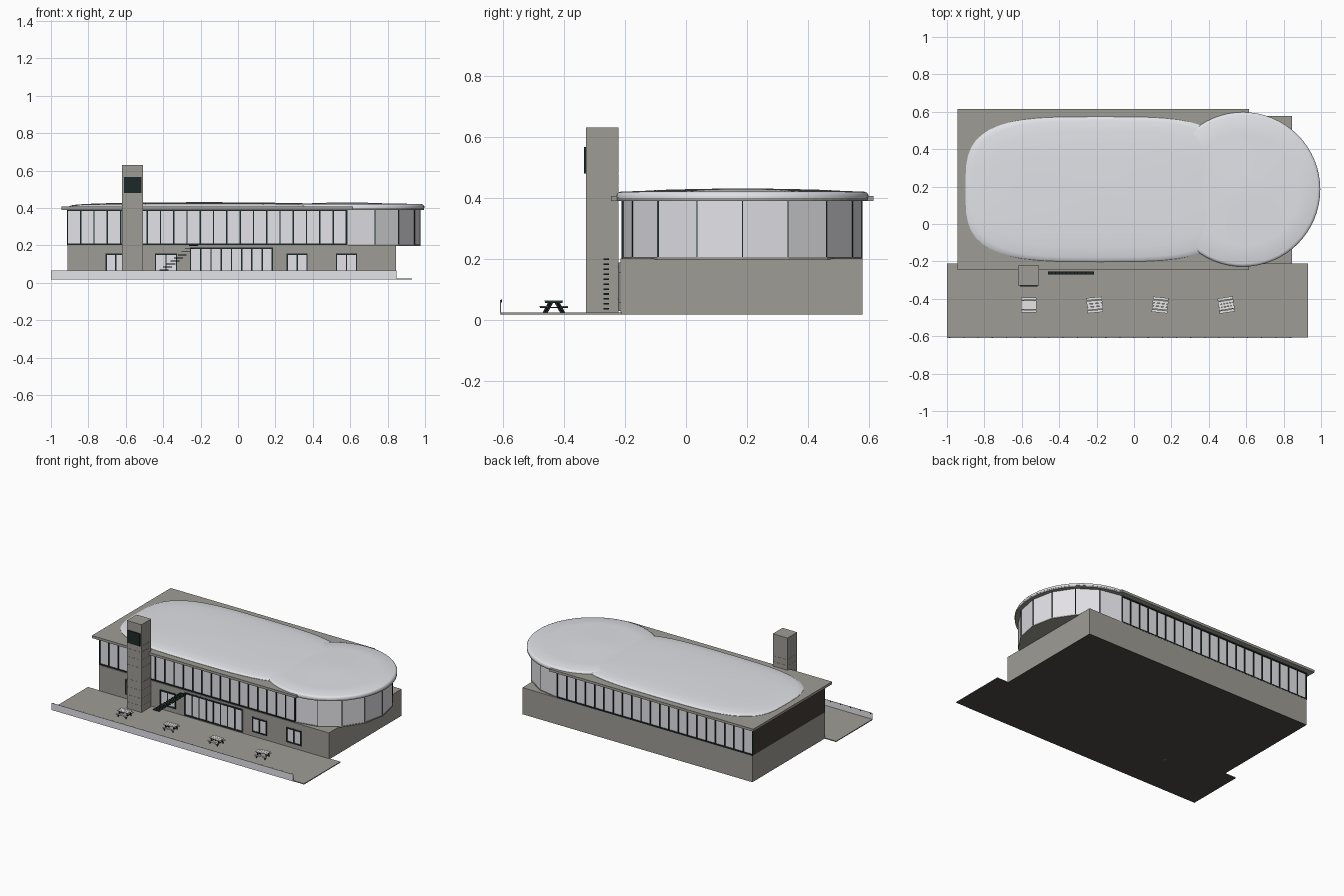
import bpy, bmesh, math
from mathutils import Matrix

if "Cube" in bpy.data.objects:
    bpy.data.objects.remove(bpy.data.objects["Cube"])


def material(name, rgb):
    m = bpy.data.materials.new(name)
    m.diffuse_color = (*rgb, 1)
    m.use_nodes = True
    m.node_tree.nodes["Principled BSDF"].inputs["Base Color"].default_value = m.diffuse_color
    return m


STONE = material("warm grey stone", (0.345, 0.335, 0.30))
GLASS = material("pale glass", (0.80, 0.79, 0.83))
ROOF = material("pale roof", (0.80, 0.82, 0.86))
DARK = material("dark green metal", (0.012, 0.022, 0.022))
BROWN = material("dark brown cladding", (0.06, 0.045, 0.04))
BASE = material("dark underside", (0.075, 0.07, 0.058))
PLANK = material("light plank", (0.82, 0.82, 0.83))


def finish(name, bm, mats, smooth=False):
    bmesh.ops.recalc_face_normals(bm, faces=bm.faces)
    me = bpy.data.meshes.new(name)
    bm.to_mesh(me)
    bm.free()
    for m in mats:
        me.materials.append(m)
    ob = bpy.data.objects.new(name, me)
    bpy.context.collection.objects.link(ob)
    if smooth:
        bpy.ops.object.select_all(action='DESELECT')
        ob.select_set(True)
        bpy.context.view_layer.objects.active = ob
        bpy.ops.object.shade_smooth_by_angle(angle=math.radians(40))
    return ob


def add_box(bm, b, index=0, tilt=0.0):
    """Box from (x0, x1, y0, y1, z0, z1), optionally tilted about its x axis."""
    x0, x1, y0, y1, z0, z1 = b
    mat = (Matrix.Translation(((x0 + x1) / 2, (y0 + y1) / 2, (z0 + z1) / 2))
           @ Matrix.Rotation(tilt, 4, 'X')
           @ Matrix.Diagonal((x1 - x0, y1 - y0, z1 - z0, 1)))
    verts = bmesh.ops.create_cube(bm, size=1, matrix=mat)["verts"]
    for f in {f for v in verts for f in v.link_faces}:
        f.material_index = index


def boxes(name, items, mat):
    bm = bmesh.new()
    for b in items:
        add_box(bm, b)
    return finish(name, bm, [mat])


def loft(name, rings, mat, smooth=False):
    """Skin a stack of equal-length rings and cap both ends."""
    bm = bmesh.new()
    rows = [[bm.verts.new(p) for p in r] for r in rings]
    n = len(rows[0])
    for a, b in zip(rows, rows[1:]):
        for i in range(n):
            j = (i + 1) % n
            bm.faces.new((a[i], a[j], b[j], b[i]))
    bm.faces.new(rows[0])
    bm.faces.new(rows[-1])
    return finish(name, bm, [mat], smooth)


def circle(r, z, n):
    return [(CX + r * math.cos(2 * math.pi * i / n),
             CY + r * math.sin(2 * math.pi * i / n), z) for i in range(n)]


def frame(x0, x1, z0, z1, n, ya, yb, t=0.007, rail=0.009):
    """Rails and n+1 evenly spaced mullions of a glazed front."""
    bars = [(x0, x1, ya, yb, z0, z0 + rail), (x0, x1, ya, yb, z1 - rail, z1)]
    for i in range(n + 1):
        x = x0 + t / 2 + (x1 - x0 - t) * i / n
        bars.append((x - t / 2, x + t / 2, ya, yb, z0, z1))
    return bars


CX, CY = 0.583, 0.185          # centre of the round end
G = 0.018                      # underside of the model

# Terrace and ground floor on a dark underside
boxes("terrace", [(-1, 0.93, -0.607, -0.21, G + 0.001, 0.024)], STONE)
boxes("ground_floor", [(-0.912, 0.845, -0.215, 0.578, G + 0.001, 0.202)], STONE)
boxes("underside", [(-1, 0.93, -0.607, -0.21, G, G + 0.001),
                    (-0.912, 0.845, -0.21, 0.578, G, G + 0.001)], BASE)

# Ground floor windows: x0, x1, z0, z1, panes
for i, (x0, x1, z0, z1, n) in enumerate([
        (-0.708, -0.60, 0.055, 0.158, 2), (-0.445, -0.325, 0.055, 0.158, 2),
        (-0.257, 0.187, 0.03, 0.189, 8), (0.26, 0.372, 0.055, 0.158, 2),
        (0.523, 0.637, 0.055, 0.158, 2)]):
    boxes(f"lower_window_{i}", [(x0, x1, -0.2175, -0.214, z0, z1)], GLASS)
    boxes(f"lower_window_frame_{i}", frame(x0, x1, z0, z1, n, -0.221, -0.214), DARK)

# Upper floor with long glazed front and back, closed west end
boxes("upper_glazing", [(-0.91, CX, -0.205, 0.573, 0.202, 0.392)], GLASS)
boxes("upper_front_frame", frame(-0.915, CX, 0.2, 0.392, 21, -0.211, -0.204), DARK)
boxes("upper_back_frame", frame(-0.915, CX, 0.2, 0.392, 21, 0.572, 0.579), DARK)
boxes("west_end_wall", [(-0.915, -0.908, -0.205, 0.573, 0.202, 0.392)], BROWN)

# Round glazed end: sixteen flat panes over a floor plate
loft("round_floor_plate", [circle(0.393, 0.198, 16), circle(0.393, 0.206, 16)], STONE)
loft("round_glazing", [circle(0.39, 0.206, 16), circle(0.39, 0.395, 16)], GLASS)
bars = []
for k in range(-4, 5):
    x = CX + 0.39 * math.cos(k * math.pi / 8)
    y = CY + 0.39 * math.sin(k * math.pi / 8)
    bars.append((x - 0.002, x + 0.002, y - 0.002, y + 0.002, 0.206, 0.395))
boxes("round_mullions", bars, DARK)

# Roof plate, cushion roof (superellipse) and shallow round roof
boxes("roof_plate", [(-0.945, 0.615, -0.245, 0.615, 0.39, 0.407)], STONE)


def cushion_ring(s, z, n=48):
    pts = []
    for i in range(n):
        a = 2 * math.pi * i / n
        c, d = math.cos(a), math.sin(a)
        pts.append((-0.18 + 0.722 * s * math.copysign(abs(c) ** (2 / 3.5), c),
                    0.186 + 0.388 * s * math.copysign(abs(d) ** (2 / 3.5), d), z))
    return pts


loft("cushion_roof", [cushion_ring(s, z) for s, z in [
    (1, 0.402), (1, 0.409), (0.985, 0.414), (0.94, 0.419), (0.8, 0.4243),
    (0.6, 0.4275), (0.35, 0.4295), (0.1, 0.431)]], ROOF, True)
loft("round_roof_rim", [circle(0.412, 0.39, 64), circle(0.412, 0.407, 64)], STONE)
loft("round_roof", [circle(r, z, 64) for r, z in [
    (0.413, 0.4), (0.413, 0.41), (0.408, 0.417), (0.398, 0.421), (0.3, 0.4232),
    (0.185, 0.4255), (0.1, 0.4285), (0.03, 0.4305)]], ROOF, True)

# Tower built of stacked courses with a blank sign plate
levels = [G, 0.07, 0.12, 0.175, 0.23, 0.33, 0.385, 0.44, 0.48, 0.631]
boxes("tower", [(-0.62, -0.508, -0.328, -0.222, a, b - 0.001)
                for a, b in zip(levels, levels[1:])], STONE)
boxes("tower_core", [(-0.619, -0.509, -0.327, -0.223, G, 0.629)], STONE)
boxes("sign_plate", [(-0.61, -0.517, -0.334, -0.327, 0.48, 0.567)], DARK)

# Outside stair of open treads
steps = []
for i in range(11):
    x, z = -0.436 + 0.0197 * i, 0.034 + 0.0162 * i
    steps.append((x - 0.024, x + 0.024, -0.271, -0.253, z, z + 0.005))
boxes("stair_treads", steps, DARK)

# Glass balustrade along the terrace edge with small clips
boxes("balustrade_glass", [(-1, 0.847, -0.609, -0.606, G, 0.066)], GLASS)
boxes("balustrade_clips", [(x - 0.003, x + 0.003, -0.6065, -0.603, 0.058, 0.067)
                           for x in [-0.985 + 0.0758 * i for i in range(25)]], DARK)

# Picnic tables share one mesh
bm = bmesh.new()
for k in range(3):                                   # table top planks
    y = (k - 1) * 0.0165
    add_box(bm, (-0.042, 0.042, y - 0.0075, y + 0.0075, 0.036, 0.039), 0)
for s in (-1, 1):
    add_box(bm, (-0.042, 0.042, s * 0.034 - 0.007, s * 0.034 + 0.007, 0.019, 0.022), 0)
    x = s * 0.03
    add_box(bm, (x - 0.002, x + 0.002, -0.041, 0.041, 0.0145, 0.019), 1)
    add_box(bm, (x - 0.002, x + 0.002, -0.024, 0.024, 0.032, 0.036), 1)
    for t in (-1, 1):                                # splayed legs
        y = t * 0.0195
        add_box(bm, (x - 0.002, x + 0.002, y - 0.003, y + 0.003, -0.003, 0.037), 1, t * 0.5)
table = finish("picnic_table_0", bm, [PLANK, DARK])
for i, (x, turn) in enumerate([(-0.563, 0), (-0.21, 5), (0.14, -6), (0.493, 9)]):
    ob = table
    if i:
        ob = bpy.data.objects.new(f"picnic_table_{i}", table.data)
        bpy.context.collection.objects.link(ob)
    ob.location = (x, -0.433, 0.024)
    ob.rotation_euler.z = math.radians(turn)
